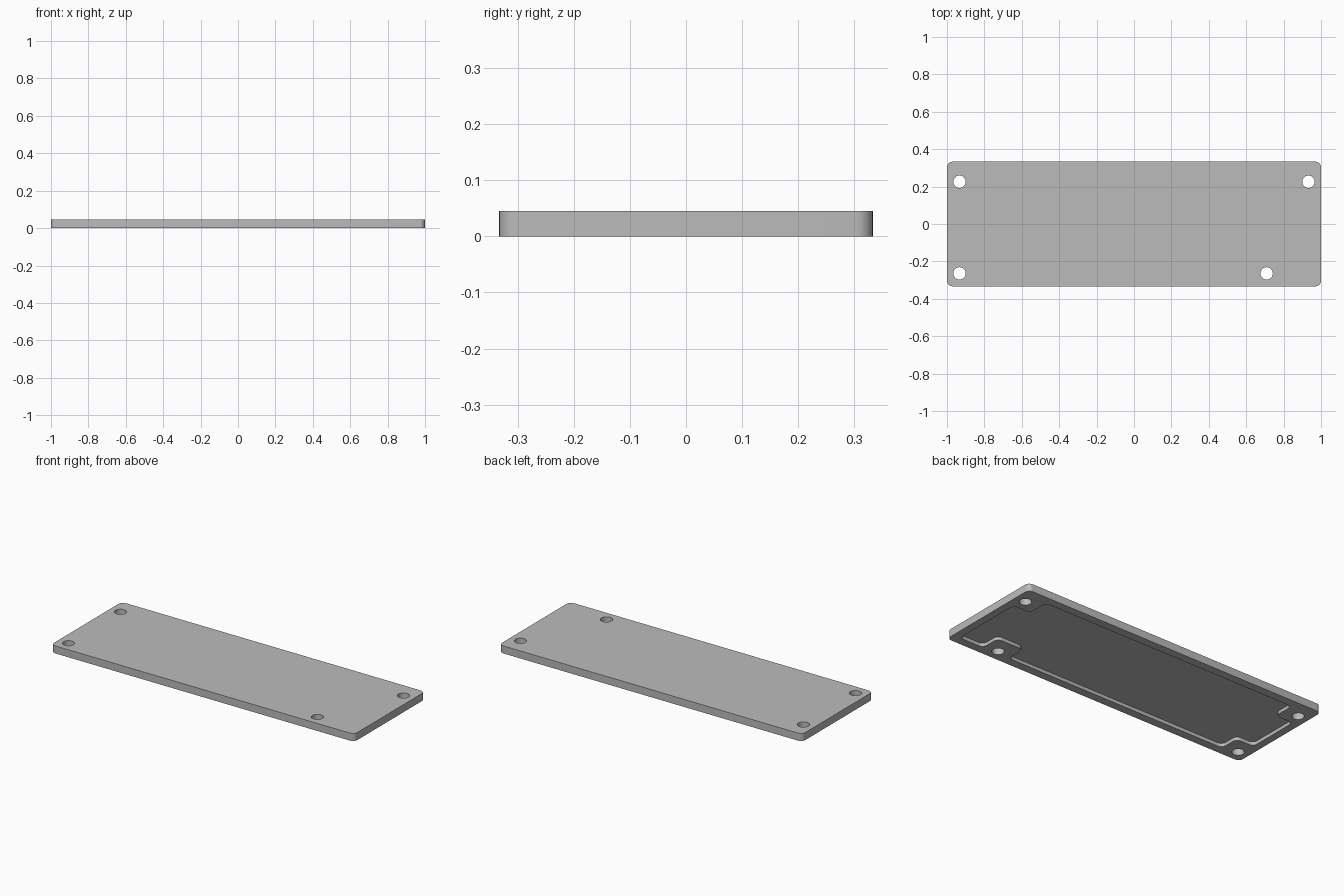
import bpy, bmesh
from math import sin, cos, pi
from mathutils import Vector

cube = bpy.data.objects.get("Cube")
if cube:
    bpy.data.objects.remove(cube, do_unlink=True)

HEIGHT = 0.045
POCKET_DEPTH = 0.02
HALF_X, HALF_Y = 1.0, 0.333

grey = bpy.data.materials.new("plain grey")
grey.use_nodes = True
colour = (0.5, 0.5, 0.5, 1)
grey.diffuse_color = colour
grey.node_tree.nodes["Principled BSDF"].inputs["Base Color"].default_value = colour


def rounded(corners, radius, steps=8):
    """Round each right-angled corner of a closed outline."""
    pts = [Vector(c) for c in corners]
    out = []
    for i, p in enumerate(pts):
        u = (pts[i - 1] - p).normalized()
        v = (pts[(i + 1) % len(pts)] - p).normalized()
        centre = p + radius * (u + v)
        for k in range(steps + 1):
            t = pi / 2 * k / steps
            out.append(centre - radius * (v * cos(t) + u * sin(t)))
    return out


def prism(name, outline, low, high):
    """Extrude a flat outline between two heights."""
    bm = bmesh.new()
    face = bm.faces.new([bm.verts.new((p[0], p[1], low)) for p in outline])
    top = bmesh.ops.extrude_face_region(bm, geom=[face])["geom"]
    verts = [g for g in top if isinstance(g, bmesh.types.BMVert)]
    bmesh.ops.translate(bm, verts=verts, vec=(0, 0, high - low))
    bmesh.ops.recalc_face_normals(bm, faces=bm.faces)
    mesh = bpy.data.meshes.new(name)
    bm.to_mesh(mesh)
    bm.free()
    mesh.materials.append(grey)
    obj = bpy.data.objects.new(name, mesh)
    bpy.context.collection.objects.link(obj)
    return obj


def cut(target, cutter):
    """Subtract a cutter, then discard it."""
    cutter.hide_render = True
    mod = target.modifiers.new("cut", "BOOLEAN")
    mod.operation = "DIFFERENCE"
    mod.solver = "EXACT"
    mod.object = cutter
    bpy.context.view_layer.objects.active = target
    bpy.ops.object.modifier_apply(modifier=mod.name)
    bpy.data.objects.remove(cutter, do_unlink=True)


# Cover plate with rounded corners
plate_outline = [(-HALF_X, -HALF_Y), (HALF_X, -HALF_Y), (HALF_X, HALF_Y), (-HALF_X, HALF_Y)]
plate = prism("cover_plate", rounded(plate_outline, 0.03), 0, HEIGHT)

# Shallow pocket underneath, stepping around each screw hole
PX, PY = 0.955, 0.283      # pocket half sizes
NX = 0.84                  # inner side of the corner bosses
BACK, FRONT = 0.155, -0.165
pocket_outline = [
    (-NX, -PY), (0.62, -PY), (0.62, FRONT), (0.795, FRONT), (0.795, -PY), (PX, -PY),
    (PX, BACK), (NX, BACK), (NX, PY), (-NX, PY), (-NX, BACK), (-PX, BACK),
    (-PX, FRONT), (-NX, FRONT),
]
cut(plate, prism("pocket_cutter", rounded(pocket_outline, 0.03), -0.05, POCKET_DEPTH))

# Four screw holes through the plate
for x, y in [(-0.933, 0.226), (0.933, 0.226), (-0.933, -0.264), (0.709, -0.264)]:
    ring = [(x + 0.033 * cos(2 * pi * k / 40), y + 0.033 * sin(2 * pi * k / 40)) for k in range(40)]
    cut(plate, prism("hole_cutter", ring, -0.05, HEIGHT + 0.05))

# Smooth the round walls, keep the edges crisp
bpy.ops.object.select_all(action="DESELECT")
plate.select_set(True)
bpy.context.view_layer.objects.active = plate
bpy.ops.object.shade_smooth_by_angle(angle=pi / 6)
